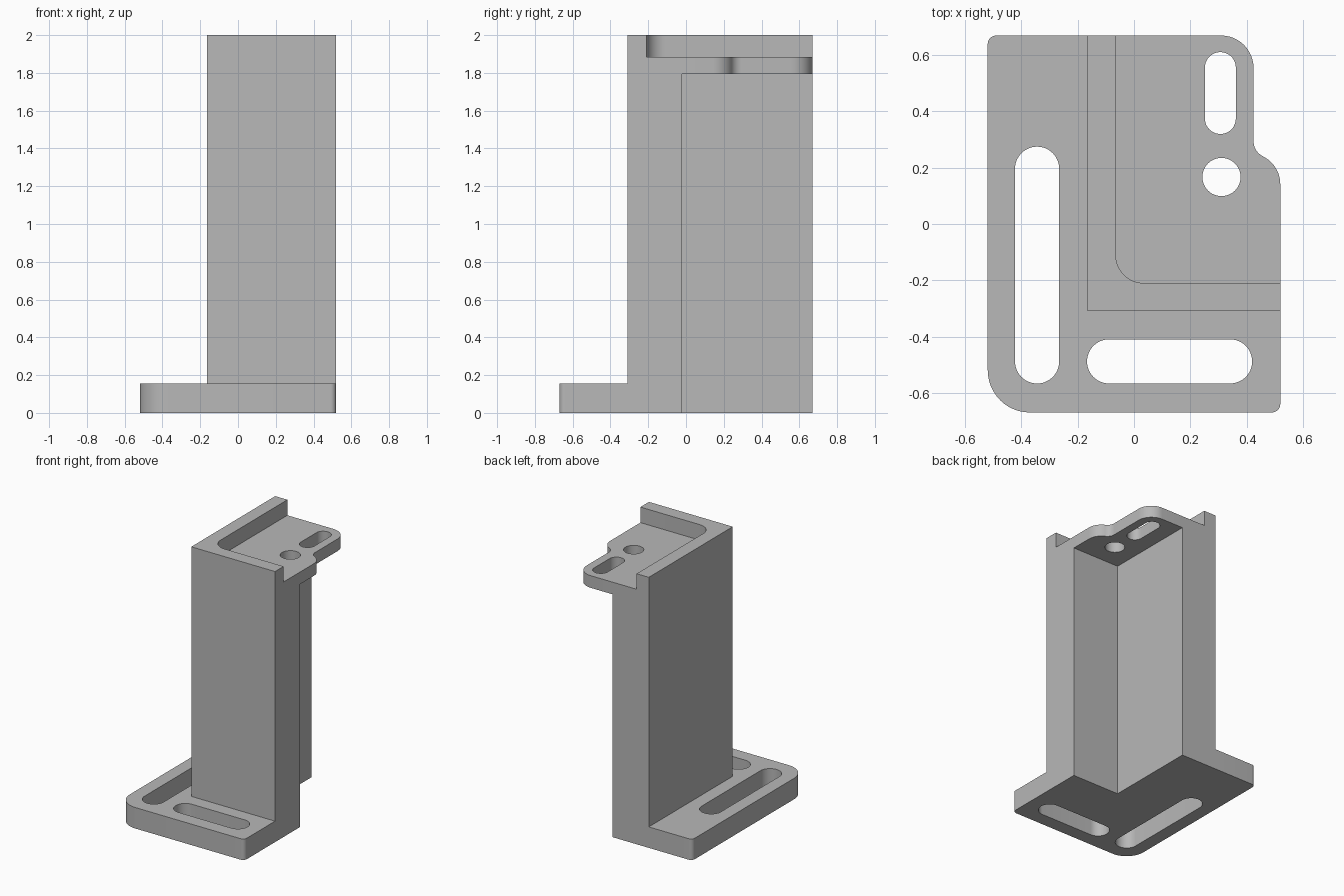
import bpy, bmesh, math
from mathutils import Vector

cube = bpy.data.objects.get("Cube")
if cube:
    bpy.data.objects.remove(cube, do_unlink=True)

grey = bpy.data.materials.new("plain grey")
grey.use_nodes = True
colour = (0.48, 0.48, 0.48, 1)
grey.diffuse_color = colour
grey.node_tree.nodes["Principled BSDF"].inputs["Base Color"].default_value = colour


def rounded(corners, steps=12):
    """Outline from (x, y, radius) corners, each replaced by a tangent arc."""
    out = []
    for i, (x, y, r) in enumerate(corners):
        p = Vector((x, y))
        if r == 0:
            out.append(p)
            continue
        a = (Vector(corners[i - 1][:2]) - p).normalized()
        b = (Vector(corners[(i + 1) % len(corners)][:2]) - p).normalized()
        half = a.angle(b) / 2
        centre = p + (a + b).normalized() * (r / math.sin(half))
        start = p + a * (r / math.tan(half)) - centre
        end = p + b * (r / math.tan(half)) - centre
        sweep = math.pi - 2 * half
        for k in range(steps + 1):
            t = k / steps
            out.append(centre + (start * math.sin((1 - t) * sweep)
                                 + end * math.sin(t * sweep)) / math.sin(sweep))
    return [p for i, p in enumerate(out) if (p - out[i - 1]).length > 1e-4]


def prism(name, corners, z0, z1):
    """Upright solid with the given rounded outline."""
    bm = bmesh.new()
    face = bm.faces.new([bm.verts.new((p.x, p.y, z0)) for p in rounded(corners)])
    top = bmesh.ops.extrude_face_region(bm, geom=[face])["geom"]
    bmesh.ops.translate(bm, vec=(0, 0, z1 - z0),
                        verts=[v for v in top if isinstance(v, bmesh.types.BMVert)])
    bmesh.ops.recalc_face_normals(bm, faces=bm.faces)
    mesh = bpy.data.meshes.new(name)
    bm.to_mesh(mesh)
    bm.free()
    mesh.materials.append(grey)
    ob = bpy.data.objects.new(name, mesh)
    bpy.context.collection.objects.link(ob)
    return ob


def slot(name, x0, x1, y0, y1, z0, z1):
    r = min(x1 - x0, y1 - y0) / 2
    return prism(name, [(x0, y0, r), (x1, y0, r), (x1, y1, r), (x0, y1, r)], z0, z1)


def combine(target, tool, operation):
    mod = target.modifiers.new(tool.name, "BOOLEAN")
    mod.operation, mod.solver, mod.object = operation, "EXACT", tool
    bpy.context.view_layer.objects.active = target
    bpy.ops.object.modifier_apply(modifier=mod.name)
    bpy.data.objects.remove(tool, do_unlink=True)


R, B = 0.52, 0.67              # half width and half depth
IX, IY = 0.13, -0.02           # inside corner of the L
FLOOR, FOOT = 1.885, 0.155     # pocket floor and foot thickness

# Tall L-shaped column
bracket = prism("angle_bracket", [(-0.165, -0.31, 0), (R, -0.31, 0), (R, IY, 0),
                                  (IX, IY, 0), (IX, B, 0), (-0.165, B, 0)], 0, 2)

# Recess in the column top, leaving a thin rim on two sides
combine(bracket, prism("recess", [(-0.065, -0.21, 0.1), (1, -0.21, 0),
                                  (1, 1, 0), (-0.065, 1, 0)], FLOOR, 2.2), "DIFFERENCE")

# L-shaped foot
combine(bracket, prism("foot", [(-R, -B, 0.15), (R, -B, 0.03), (R, IY, 0),
                                (IX, IY, 0), (IX, B, 0), (-R, B, 0.03)], 0, FOOT), "UNION")

# Shelf with a stepped, rounded outer edge
combine(bracket, prism("shelf", [(0, -0.15, 0), (R, -0.15, 0), (R, 0.205, 0.11),
                                 (0.425, 0.26, 0.06), (0.425, B, 0.115), (0, B, 0)],
                       1.795, FLOOR), "UNION")

# Slots in the foot, slot and round hole in the shelf
for cutter in (
    slot("side_slot", -0.423, -0.266, -0.567, 0.275, -0.1, 0.3),
    slot("front_slot", -0.167, 0.42, -0.567, -0.41, -0.1, 0.3),
    slot("shelf_slot", 0.252, 0.362, 0.32, 0.611, 1.7, 1.95),
    slot("shelf_hole", 0.243, 0.379, 0.099, 0.235, 1.7, 1.95),
):
    combine(bracket, cutter, "DIFFERENCE")

bpy.ops.object.select_all(action="DESELECT")
bracket.select_set(True)
bpy.context.view_layer.objects.active = bracket
bpy.ops.object.shade_smooth_by_angle(angle=math.radians(30))
